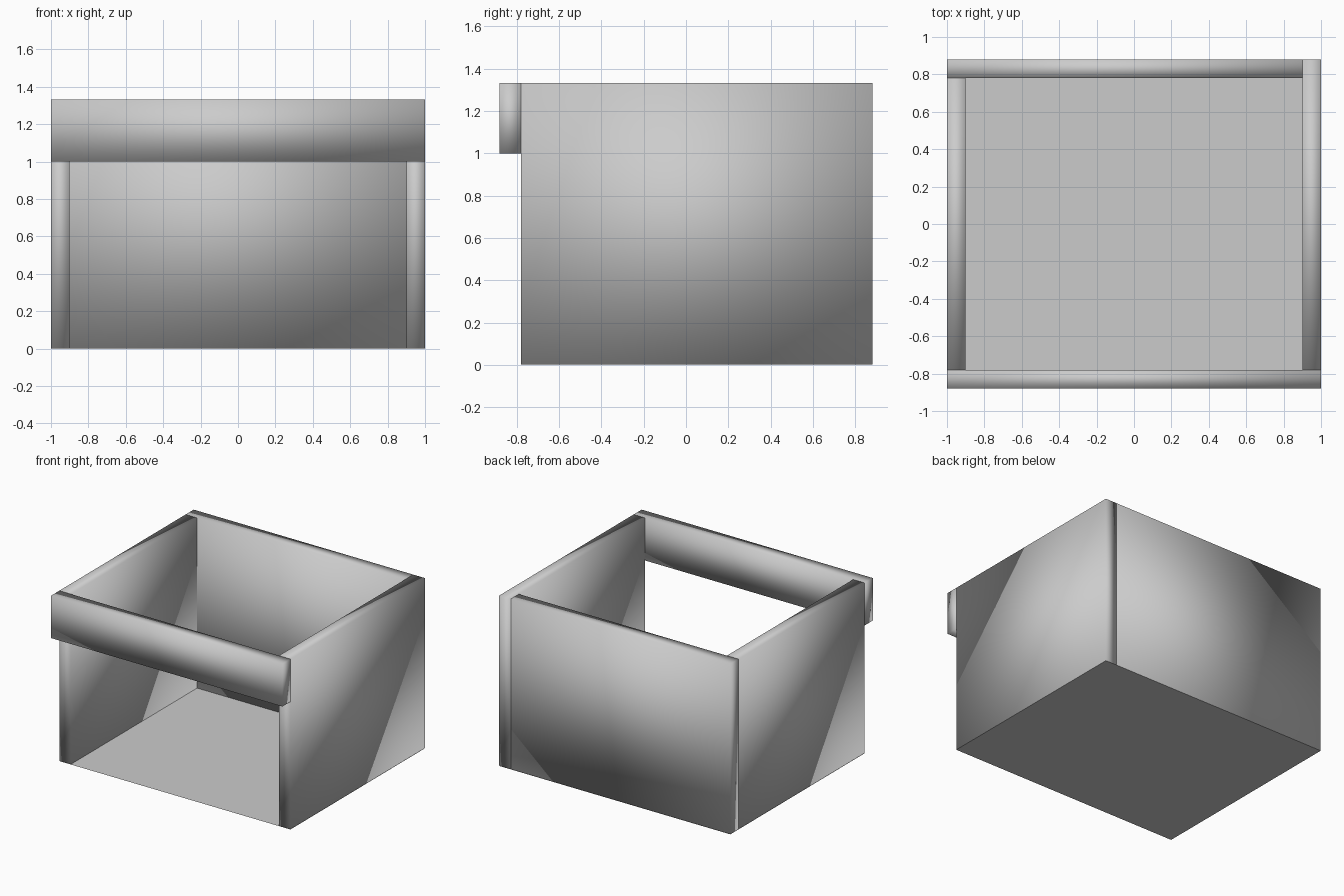
import bpy

if "Cube" in bpy.data.objects:
    bpy.data.objects.remove(bpy.data.objects["Cube"])

H = 1.333   # overall height
T = 0.10    # panel thickness
Y = 0.88    # half depth
YF = -0.78  # front edge of the box body
LIFT = 0.002  # panels sit just on top of the floor sheet


def panel(name, x, y, z):
    """Smooth shaded box given by (min, max) ranges on each axis."""
    bpy.ops.mesh.primitive_cube_add(
        size=1, location=[(a + b) / 2 for a, b in (x, y, z)])
    ob = bpy.context.object
    ob.name = name
    ob.scale = [b - a for a, b in (x, y, z)]
    bpy.ops.object.transform_apply(location=False, rotation=False, scale=True)
    bpy.ops.object.shade_smooth()
    return ob


# Upright walls, butted together at the corners
panel("left_wall", (-1, -1 + T), (YF, Y - T), (LIFT, H))
panel("right_wall", (1 - T, 1), (YF, Y), (LIFT, H))
panel("back_wall", (-1, 1 - T), (Y - T, Y), (LIFT, H))

# Rail across the top of the open front
panel("front_rail", (-1, 1), (-Y, YF), (1.0, H))

# Thin floor sheet
bpy.ops.mesh.primitive_plane_add(size=1, location=(0, (YF + Y) / 2, 0))
floor = bpy.context.object
floor.name = "floor"
floor.scale = (2, Y - YF, 1)
bpy.ops.object.transform_apply(location=False, rotation=False, scale=True)
